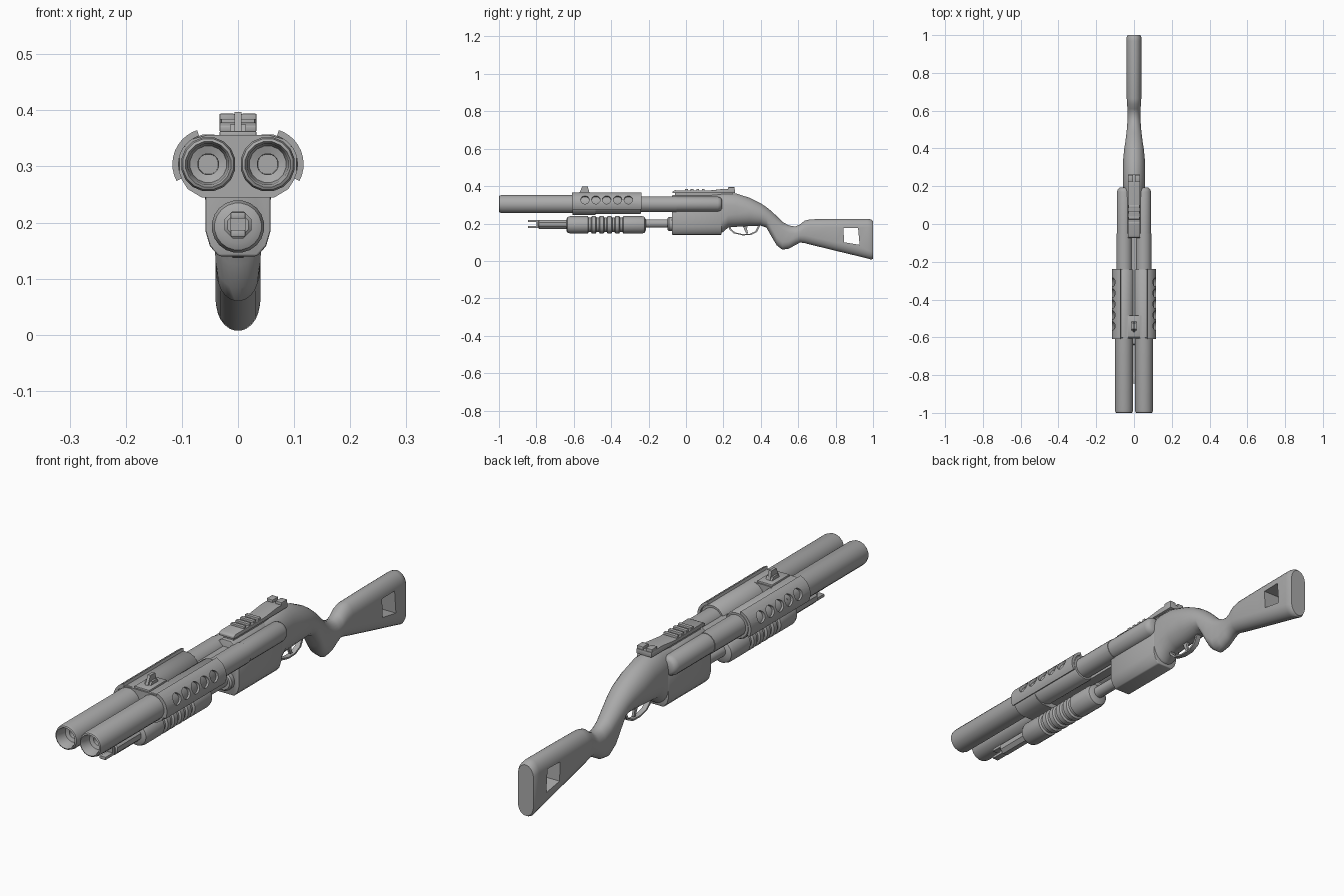
import bpy, bmesh, math
from math import sin, cos, pi, radians

if "Cube" in bpy.data.objects:
    bpy.data.objects.remove(bpy.data.objects["Cube"])

metal = bpy.data.materials.new("plain grey")
metal.use_nodes = True
grey = (0.4, 0.4, 0.4, 1)
metal.diffuse_color = grey
metal.node_tree.nodes["Principled BSDF"].inputs["Base Color"].default_value = grey


def finish(name, bm, bevel=0, smooth=40):
    bmesh.ops.recalc_face_normals(bm, faces=bm.faces)
    mesh = bpy.data.meshes.new(name)
    bm.to_mesh(mesh)
    bm.free()
    mesh.materials.append(metal)
    ob = bpy.data.objects.new(name, mesh)
    bpy.context.collection.objects.link(ob)
    bpy.ops.object.select_all(action="DESELECT")
    ob.select_set(True)
    bpy.context.view_layer.objects.active = ob
    if bevel:
        mod = ob.modifiers.new("bevel", "BEVEL")
        mod.width, mod.segments = bevel, 2
        bpy.ops.object.modifier_apply(modifier="bevel")
    bpy.ops.object.shade_smooth_by_angle(angle=radians(smooth))
    return ob


def skin(name, rings, closed=False, bevel=0):
    """Bridge matching point rings; cap the ends unless the rings form a loop."""
    bm = bmesh.new()
    vs = [[bm.verts.new(p) for p in ring] for ring in rings]
    n = len(vs[0])
    pairs = list(zip(vs, vs[1:])) + ([(vs[-1], vs[0])] if closed else [])
    for a, b in pairs:
        for i in range(n):
            j = (i + 1) % n
            bm.faces.new((a[i], a[j], b[j], b[i]))
    if not closed:
        bm.faces.new(vs[0])
        bm.faces.new(vs[-1])
    return finish(name, bm, bevel)


def lathe(name, profile, x, z, sides=16):
    """Turn (y, radius) points about a lengthwise axis."""
    rings = [[(x + r * cos(2 * pi * (i + .5) / sides), y,
               z + r * sin(2 * pi * (i + .5) / sides)) for i in range(sides)]
             for y, r in profile]
    return skin(name, rings)


def side_prism(name, pts, half, x=0, bevel=0):
    """Extrude a (y, z) outline across x."""
    return skin(name, [[(x + s * half, y, z) for y, z in pts] for s in (-1, 1)], bevel=bevel)


def long_prism(name, pts, y0, y1, bevel=0):
    """Extrude a right-hand (x, z) outline, mirrored, along y."""
    outline = pts + [(-x, z) for x, z in reversed(pts)]
    return skin(name, [[(x, y, z) for x, z in outline] for y in (y0, y1)], bevel=bevel)


def box(name, x, y, z, bevel=0):
    (x0, x1), (y0, y1), (z0, z1) = x, y, z
    return side_prism(name, [(y0, z0), (y1, z0), (y1, z1), (y0, z1)],
                      (x1 - x0) / 2, (x0 + x1) / 2, bevel)


def cut(target, cutter):
    bpy.ops.object.select_all(action="DESELECT")
    bpy.context.view_layer.objects.active = target
    target.select_set(True)
    mod = target.modifiers.new("cut", "BOOLEAN")
    mod.operation, mod.object, mod.solver = "DIFFERENCE", cutter, "EXACT"
    bpy.ops.object.modifier_apply(modifier="cut")
    bpy.data.objects.remove(cutter)
    bpy.ops.object.shade_smooth_by_angle(angle=radians(40))


def oval(y, bottom, top, half):
    """Upright section with rounded top and bottom and straight sides."""
    mid, tall = (top + bottom) / 2, (top - bottom) / 2
    r = min(half * 1.3, tall)
    pts = []
    for i in range(24):
        a = 2 * pi * (i + .5) / 24
        pts.append((half * cos(a), y, mid + math.copysign(tall - r, sin(a)) + r * sin(a)))
    return pts


# Twin barrels, rear tubes and the perforated side guards
for side, tag in ((1, "left"), (-1, "right")):
    x, z = side * .053, .304
    lathe("barrel_" + tag, [(-.9, .018), (-.95, .019), (-.955, .033), (-.992, .037),
                            (-1, .041), (-.997, .046), (-.985, .049), (-.24, .049)], x, z, 16)
    lathe("barrel_sleeve_" + tag, [(-.604, .05), (-.6, .054), (-.245, .054), (-.24, .05)], x, z)
    lathe("rear_tube_" + tag, [(-.25, .042), (-.05, .042), (-.05, .04), (.17, .04),
                               (.185, .035), (.192, .025)], side * .051, z)
    rings = []
    for i in range(11):
        a = radians(-28 + 10 * i)
        rings.append([(x + side * r * cos(a), y, z + r * sin(a))
                      for r, y in ((.053, -.61), (.064, -.61), (.064, -.238), (.053, -.238))])
    guard = skin("guard_" + tag, rings)
    tilt = radians(22)
    for k in range(5):
        y = -.54 + k * .058
        hole = []
        for d in (.03, .09):
            hole.append([(x + side * (d * cos(tilt) - .023 * sin(t) * sin(tilt)),
                          y + .023 * cos(t),
                          z + d * sin(tilt) + .023 * sin(t) * cos(tilt))
                         for t in [2 * pi * j / 14 for j in range(14)]])
        cut(guard, skin("hole_cutter", hole))

# Bridge clamp joining the barrels, with the front sight on it
long_prism("barrel_clamp", [(.055, .356), (.085, .348), (.104, .325), (.104, .283),
                            (.09, .26), (.065, .245)], -.607, -.485)
long_prism("barrel_web", [(.012, .325), (.02, .265)], -.5, -.05)
box("front_sight_base", (-.033, .033), (-.6, -.49), (.35, .363), .003)
side_prism("front_sight", [(-.572, .36), (-.515, .36), (-.525, .397), (-.555, .397)], .006)
for s in (-1, 1):
    side_prism("front_sight_foot", [(-.565, .36), (-.515, .36), (-.525, .375), (-.555, .375)],
               .004, s * .01)

# Receiver
long_prism("receiver", [(.02, .352), (.035, .34), (.058, .27), (.058, .185), (.05, .158),
                        (.034, .14)], -.075, .19, .004)

# Stock: receiver tail, grip and butt in one body
stations = [(.1, .141, .354, .054), (.17, .142, .36, .056), (.2, .155, .364, .058),
            (.225, .178, .364, .059), (.27, .182, .361, .059), (.34, .186, .338, .058),
            (.4, .188, .308, .052), (.43, .178, .288, .047), (.46, .125, .264, .043),
            (.485, .083, .24, .04), (.515, .06, .21, .037), (.55, .065, .19, .035),
            (.585, .085, .184, .034), (.61, .098, .196, .035), (.635, .095, .216, .037),
            (.665, .087, .223, .039), (.8, .054, .225, .04), (.97, .013, .226, .04),
            (.99, .007, .222, .039), (1, .012, .213, .034)]
stock = skin("stock", [oval(*s) for s in stations])
cut(stock, side_prism("window_cutter", [(.842, .175), (.92, .177), (.928, .086), (.845, .1)], .1))

# Trigger and its guard
path = [(.225, .19), (.232, .168), (.255, .148), (.3, .137), (.345, .138), (.38, .155), (.4, .195)]
mid = (.31, .19)
rings = [[(sx, mid[0] + (y - mid[0]) * k, mid[1] + (z - mid[1]) * k)
          for sx, k in ((-.01, 1), (.01, 1), (.01, .88), (-.01, .88))] for y, z in path]
skin("trigger_guard", rings)
side_prism("trigger", [(.3, .195), (.33, .195), (.326, .17), (.332, .148), (.322, .147),
                       (.312, .168)], .005)

# Pump grip with ribs
profile = [(-.64, .03), (-.634, .042), (-.62, .047), (-.53, .047)]
for k in range(5):
    y = -.525 + k * .042
    profile += [(y, .047), (y + .005, .039), (y + .017, .039), (y + .022, .047)]
profile += [(-.235, .047), (-.222, .043), (-.215, .03)]
lathe("pump_grip", profile, 0, .193, 20)

# Lower tube, its collar and the forked tip
lathe("lower_tube", [(-.79, .02), (-.785, .026), (-.62, .026)], 0, .196, 8)
lathe("pump_rod", [(-.25, .023), (-.05, .023)], 0, .2, 12)
lathe("rod_collar", [(-.098, .032), (-.092, .038), (-.07, .038)], 0, .197)
for z in (.181, .213):
    box("tip_prong", (-.013, .013), (-.845, -.78), (z - .006, z + .006), .002)
box("tip_core", (-.013, .013), (-.8, -.76), (.178, .216))

# Rear sight rail with ribs and a notched leaf
box("rail_foot", (-.022, .022), (-.06, .25), (.34, .366))
side_prism("rail", [(-.072, .362), (.262, .362), (.262, .382), (.2, .385), (.12, .376),
                    (-.06, .378), (-.072, .372)], .033, bevel=.002)
for k in range(4):
    box("rail_rib", (-.03, .03), (-.005 + k * .03, .01 + k * .03), (.37, .385), .002)
for s in (-1, 1):
    box("rear_sight_ear", sorted((s * .006, s * .033)), (.225, .26), (.375, .394), .002)
